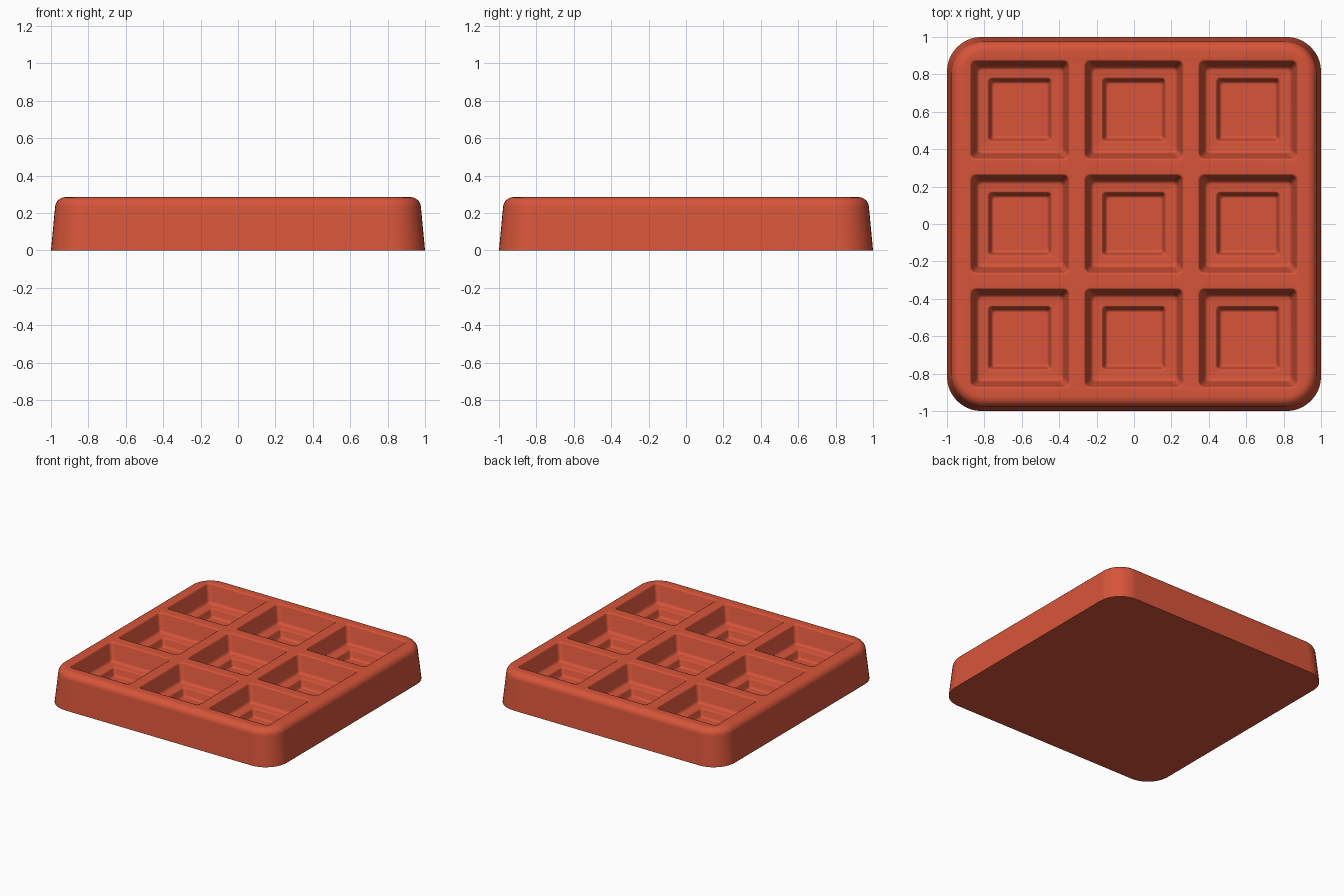
import bpy
import bmesh
from math import cos, sin, pi, radians

cube = bpy.data.objects.get("Cube")
if cube:
    bpy.data.objects.remove(cube, do_unlink=True)

HEIGHT = 0.285      # overall height
PITCH = 0.61        # spacing of the pockets
LEDGE = 0.145       # height of the step inside each pocket
FLOOR = 0.08        # height of the pocket floor

clay_red = bpy.data.materials.new("clay_red")
clay_red.use_nodes = True
colour = (0.68, 0.09, 0.042, 1)
clay_red.diffuse_color = colour
shader = clay_red.node_tree.nodes["Principled BSDF"]
shader.inputs["Base Color"].default_value = colour
shader.inputs["Roughness"].default_value = 0.6


def rounded_square(bm, cx, cy, half, radius, z, steps):
    """Ring of vertices around a square with round corners."""
    ring = []
    inner = half - radius
    for corner, (sx, sy) in enumerate([(1, 1), (-1, 1), (-1, -1), (1, -1)]):
        for i in range(steps + 1):
            a = (corner + i / steps) * pi / 2
            ring.append(bm.verts.new((cx + sx * inner + radius * cos(a),
                                      cy + sy * inner + radius * sin(a), z)))
    return ring


def loft(bm, cx, cy, profile, steps):
    """Skin rings of (half width, corner radius, height), capping the last."""
    rings = [rounded_square(bm, cx, cy, h, r, z, steps) for h, r, z in profile]
    n = len(rings[0])
    for low, high in zip(rings, rings[1:]):
        for i in range(n):
            j = (i + 1) % n
            bm.faces.new((low[i], low[j], high[j], high[i]))
    bm.faces.new(rings[-1])
    return [bm.edges.get((rings[0][i], rings[0][(i + 1) % n])) for i in range(n)]


bm = bmesh.new()

# Outer shell: rounded top edge, tapering walls, flat underside
EDGE, TOP_HALF = 0.055, 0.978
shell = []
for i in range(7):
    a = i / 6 * radians(85)
    inset = EDGE * (1 - sin(a))
    shell.append((TOP_HALF - inset, 0.175 - inset, HEIGHT - EDGE * (1 - cos(a))))
shell.append((1.0, 0.185, 0))
top_edges = loft(bm, 0, 0, shell, 10)

# Stepped pocket: soft rim, sloping wall, ledge, then a smaller recess
pocket = [
    (0.270, 0.032, HEIGHT), (0.263, 0.030, HEIGHT - 0.003),
    (0.259, 0.029, HEIGHT - 0.010),
    (0.234, 0.028, LEDGE + 0.020), (0.227, 0.026, LEDGE + 0.006),
    (0.214, 0.022, LEDGE),
    (0.175, 0.022, LEDGE), (0.169, 0.020, LEDGE - 0.003),
    (0.165, 0.019, LEDGE - 0.010),
    (0.155, 0.018, FLOOR + 0.016), (0.149, 0.016, FLOOR + 0.005),
    (0.138, 0.012, FLOOR),
]
for col in (-1, 0, 1):
    for row in (-1, 0, 1):
        top_edges += loft(bm, col * PITCH, row * PITCH, pocket, 5)

# Flat top joining the shell to the pocket rims
bmesh.ops.triangle_fill(bm, edges=top_edges, use_beauty=True, normal=(0, 0, 1))
bmesh.ops.recalc_face_normals(bm, faces=bm.faces)

mesh = bpy.data.meshes.new("pocket_tray")
bm.to_mesh(mesh)
bm.free()
mesh.materials.append(clay_red)
tray = bpy.data.objects.new("pocket_tray", mesh)
bpy.context.collection.objects.link(tray)

# Smooth shading that keeps the flat areas flat
bpy.ops.object.select_all(action="DESELECT")
tray.select_set(True)
bpy.context.view_layer.objects.active = tray
bpy.ops.object.shade_smooth_by_angle(angle=radians(50))
weighted = tray.modifiers.new("even_normals", "WEIGHTED_NORMAL")
weighted.keep_sharp = True
